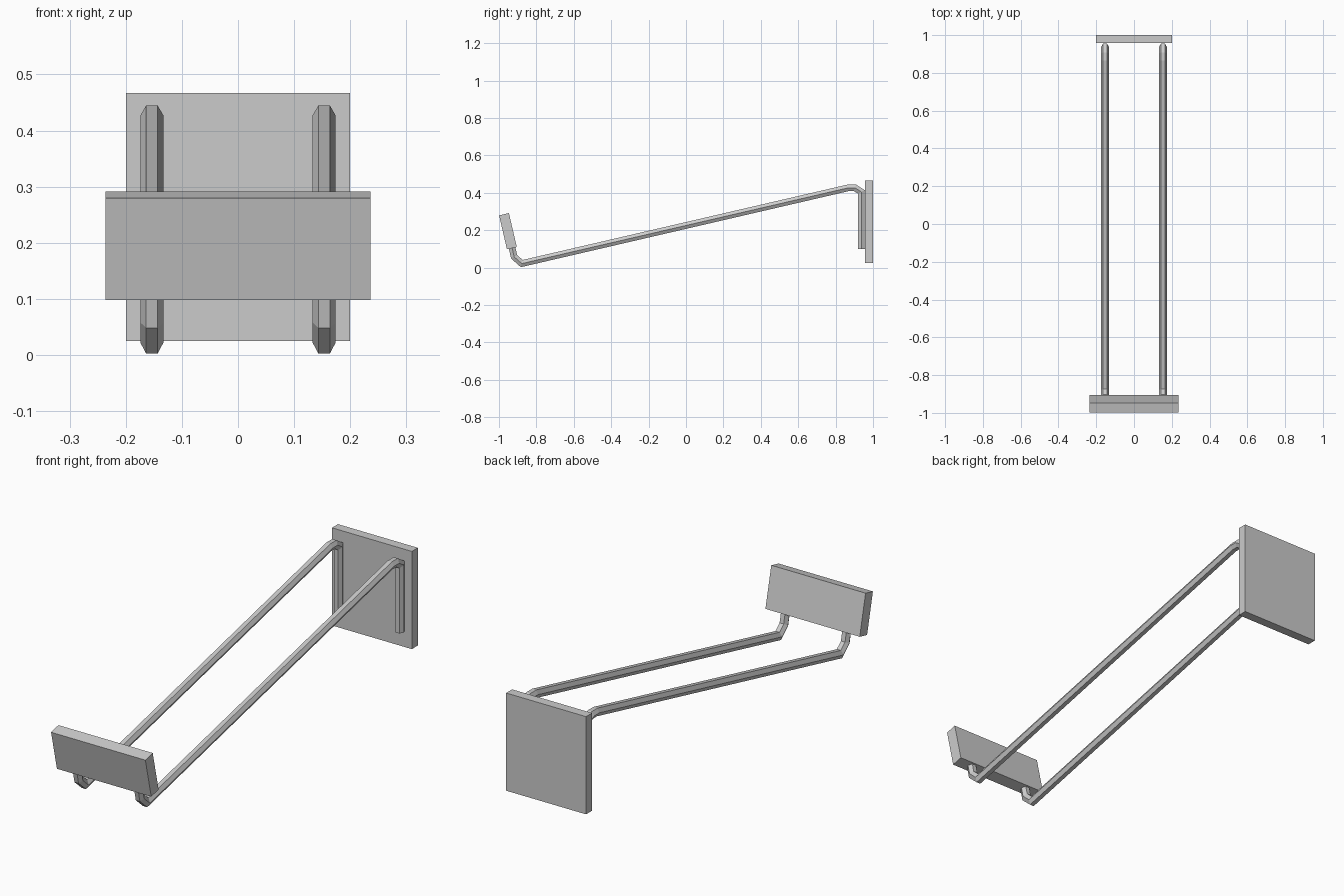
import bpy, bmesh, math
from mathutils import Vector

cube = bpy.data.objects.get("Cube")
if cube:
    bpy.data.objects.remove(cube, do_unlink=True)

grey = bpy.data.materials.new("plain_grey")
grey.use_nodes = True
grey.diffuse_color = (0.6, 0.6, 0.6, 1)
grey.node_tree.nodes["Principled BSDF"].inputs["Base Color"].default_value = (0.6, 0.6, 0.6, 1)


def add_object(name, bm):
    bmesh.ops.recalc_face_normals(bm, faces=bm.faces)
    mesh = bpy.data.meshes.new(name)
    bm.to_mesh(mesh)
    bm.free()
    mesh.materials.append(grey)
    obj = bpy.data.objects.new(name, mesh)
    bpy.context.collection.objects.link(obj)
    return obj


def box(name, size, centre, tilt=0):
    bm = bmesh.new()
    bmesh.ops.create_cube(bm, size=1)
    bmesh.ops.scale(bm, vec=size, verts=bm.verts)
    obj = add_object(name, bm)
    obj.location = centre
    obj.rotation_euler.x = tilt
    return obj


def bent_rod(name, x, path, radius, sides=6):
    """Sweep a polygon along a (y, z) path with mitred bends."""
    bm = bmesh.new()
    points = [Vector(p) for p in path]
    dirs = [(b - a).normalized() for a, b in zip(points, points[1:])]
    rings = []
    for i, p in enumerate(points):
        before, after = dirs[max(i - 1, 0)], dirs[min(i, len(dirs) - 1)]
        along = (before + after).normalized()
        mitre = Vector((-along.y, along.x)) / along.dot(after)
        ring = []
        for k in range(sides):
            angle = math.tau * k / sides
            q = p + mitre * radius * math.sin(angle)
            ring.append(bm.verts.new((x + radius * math.cos(angle), q.x, q.y)))
        rings.append(ring)
    for r, s in zip(rings, rings[1:]):
        for k in range(sides):
            n = (k + 1) % sides
            bm.faces.new((r[k], r[n], s[n], s[k]))
    bm.faces.new(rings[0])
    bm.faces.new(rings[-1])
    return add_object(name, bm)


# Upright wall plate at the back
box("back_plate", (0.40, 0.043, 0.442), (0, 0.9785, 0.246))

# Tilted label plate at the front
box("front_plate", (0.472, 0.054, 0.186), (0, -0.952, 0.195), math.radians(13))

# Two hexagonal rods joining the plates
rod_path = [(0.938, 0.10), (0.938, 0.405), (0.903, 0.427), (0.868, 0.427),
            (-0.878, 0.022), (-0.919, 0.058), (-0.934, 0.125)]
for side, x in (("left", 0.1535), ("right", -0.1535)):
    bent_rod(side + "_rod", x, rod_path, 0.0205)
